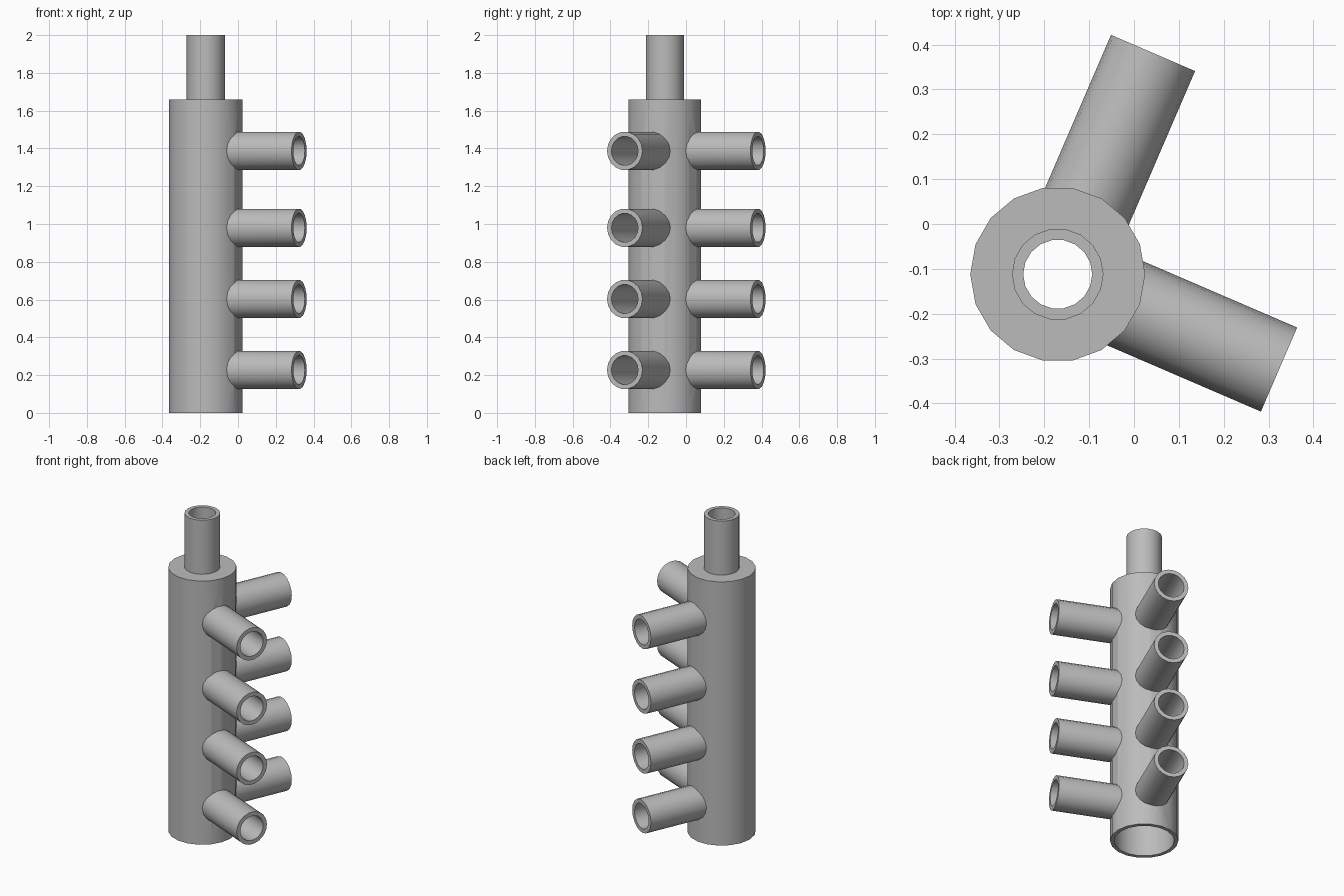
import bpy, bmesh, math
from mathutils import Matrix, Vector

SIDES = 18
AXIS = Vector((-0.17, -0.112, 0))       # centre line of the upright pipe
BODY_R, BODY_IN, BODY_TOP = 0.195, 0.172, 1.66
PIPE_R, PIPE_IN, REACH = 0.102, 0.077, 0.537
HEIGHTS = (0.227, 0.603, 0.98, 1.387)
DIRECTIONS = {"back": 66.7, "front": -23.3}

cube = bpy.data.objects.get("Cube")
if cube:
    bpy.data.objects.remove(cube, do_unlink=True)

steel = bpy.data.materials.new("grey_steel")
steel.use_nodes = True
grey = (0.5, 0.5, 0.5, 1)
steel.diffuse_color = grey
steel.node_tree.nodes["Principled BSDF"].inputs["Base Color"].default_value = grey


def finish(name, bm):
    bmesh.ops.recalc_face_normals(bm, faces=bm.faces)
    mesh = bpy.data.meshes.new(name)
    bm.to_mesh(mesh)
    bm.free()
    obj = bpy.data.objects.new(name, mesh)
    bpy.context.collection.objects.link(obj)
    mesh.materials.append(steel)
    return obj


def smooth(obj):
    bpy.ops.object.select_all(action="DESELECT")
    obj.select_set(True)
    bpy.context.view_layer.objects.active = obj
    bpy.ops.object.shade_smooth_by_angle(angle=math.radians(35))


def tube(name, profile, matrix):
    """Sweep a closed (radius, height) profile; a height may depend on the side offset."""
    bm = bmesh.new()
    rings = []
    for radius, height in profile:
        ring = []
        for i in range(SIDES):
            a = math.tau * i / SIDES
            x, y = radius * math.cos(a), radius * math.sin(a)
            z = height(x) if callable(height) else height
            ring.append(bm.verts.new(matrix @ Vector((x, y, z))))
        rings.append(ring)
    for k, ring in enumerate(rings):
        after = rings[(k + 1) % len(rings)]
        for i in range(SIDES):
            j = (i + 1) % SIDES
            bm.faces.new((ring[i], ring[j], after[j], after[i]))
    return finish(name, bm)


def sideways(angle, height):
    """Frame with z pointing out along a branch and x lying level."""
    a = math.radians(angle)
    out = Vector((math.cos(a), math.sin(a), 0))
    up = Vector((0, 0, 1))
    turn = Matrix((up.cross(out), up, out)).transposed().to_4x4()
    return Matrix.Translation(AXIS + up * height) @ turn


def saddle(x):
    # inner end of a branch follows the middle of the body wall
    return math.sqrt(((BODY_R + BODY_IN) / 2) ** 2 - x * x)


# Upright body, open below and with a pierced top plate
upright = Matrix.Translation(AXIS)
plate = BODY_TOP - 0.025
body = tube("manifold_body", [(BODY_IN, 0), (BODY_R, 0), (BODY_R, BODY_TOP),
                              (0.09, BODY_TOP), (0.09, plate), (BODY_IN, plate)], upright)

# Top inlet pipe
smooth(tube("inlet_pipe", [(PIPE_R, plate + 0.01), (PIPE_R, 2), (PIPE_IN, 2),
                           (PIPE_IN, plate + 0.01)], upright))

# Two rows of outlet pipes, and the bores behind them
bores = bmesh.new()
for row, angle in DIRECTIONS.items():
    for n, height in enumerate(HEIGHTS, 1):
        frame = sideways(angle, height)
        smooth(tube(f"{row}_outlet_{n}", [(PIPE_R, saddle), (PIPE_R, REACH),
                                          (PIPE_IN, REACH), (PIPE_IN, saddle)], frame))
        bmesh.ops.create_cone(bores, cap_ends=True, segments=SIDES,
                              radius1=PIPE_IN + 0.005, radius2=PIPE_IN + 0.005, depth=0.16,
                              matrix=frame @ Matrix.Translation((0, 0, 0.2)))
cutter = finish("bore_cutter", bores)
cutter.hide_render = True

# Open the body wall into each outlet
cut = body.modifiers.new("bores", "BOOLEAN")
cut.operation, cut.solver, cut.object = "DIFFERENCE", "EXACT", cutter
bpy.ops.object.select_all(action="DESELECT")
body.select_set(True)
bpy.context.view_layer.objects.active = body
bpy.ops.object.modifier_apply(modifier=cut.name)
bpy.data.objects.remove(cutter, do_unlink=True)
smooth(body)
